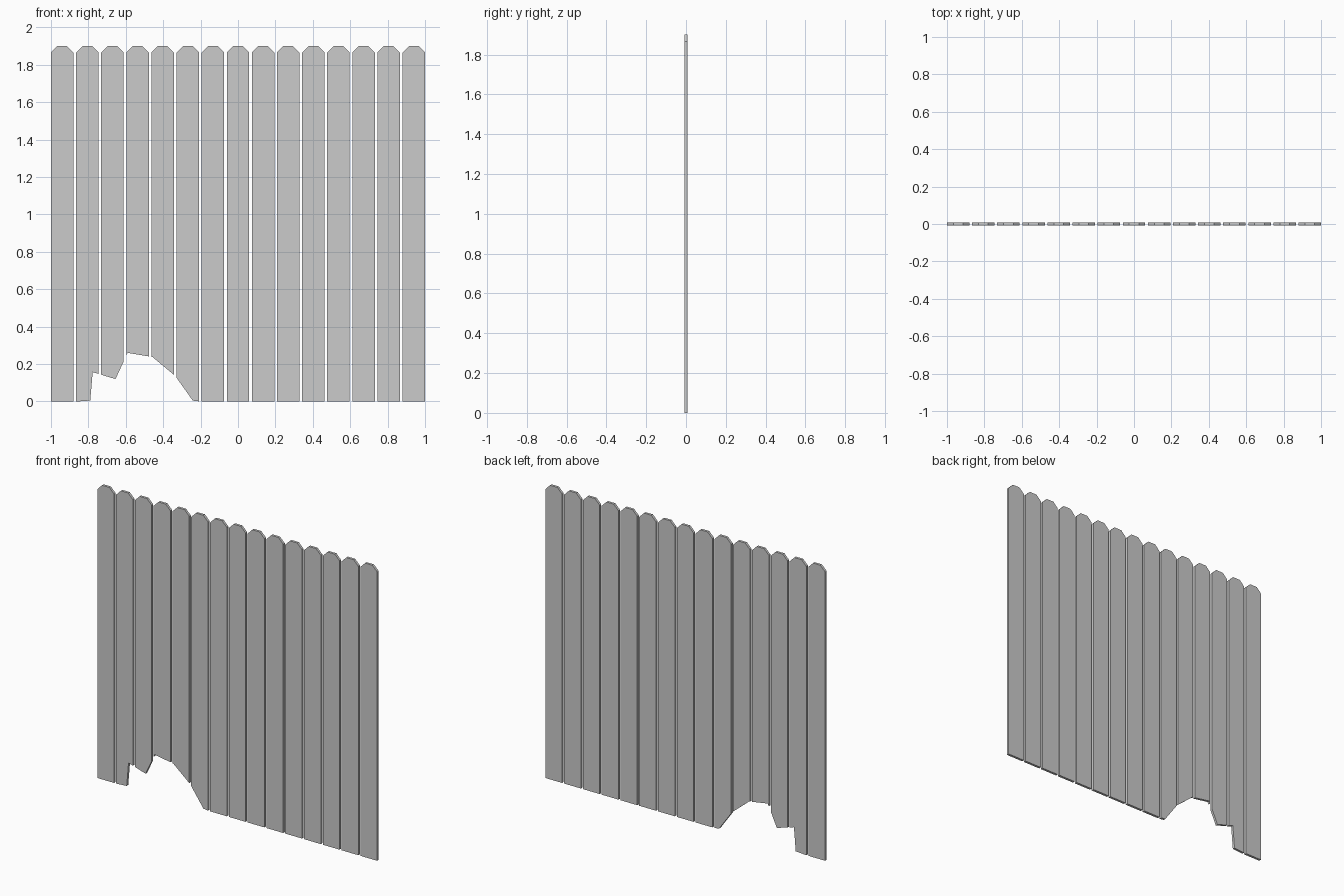
import bpy
import bmesh

if "Cube" in bpy.data.objects:
    bpy.data.objects.remove(bpy.data.objects["Cube"])

COUNT, WIDTH, HEIGHT, THICK, CHAMFER = 15, 0.12, 1.9, 0.016, 0.034
PITCH = (2.0 - WIDTH) / (COUNT - 1)

# Lower edge of the fence, including the broken hole (x, z)
BREAK = [(-1.0, 0), (-0.86, 0), (-0.79, 0.005), (-0.777, 0.157), (-0.655, 0.12),
         (-0.59, 0.26), (-0.457, 0.238), (-0.335, 0.136), (-0.242, 0.005),
         (-0.205, 0), (1.0, 0)]


def lower_z(x):
    for (x0, z0), (x1, z1) in zip(BREAK, BREAK[1:]):
        if x <= x1:
            return z0 + (z1 - z0) * (x - x0) / (x1 - x0)
    return 0.0


def plank(index):
    left = -1.0 + index * PITCH
    right = left + WIDTH
    # Broken or straight bottom, then clipped top corners
    outline = [(left, lower_z(left))]
    outline += [p for p in BREAK if left + 1e-4 < p[0] < right - 1e-4]
    outline += [(right, lower_z(right)), (right, HEIGHT - CHAMFER),
                (right - CHAMFER, HEIGHT), (left + CHAMFER, HEIGHT),
                (left, HEIGHT - CHAMFER)]
    bm = bmesh.new()
    face = bm.faces.new([bm.verts.new((x, -THICK / 2, z)) for x, z in outline])
    extruded = bmesh.ops.extrude_face_region(bm, geom=[face], use_keep_orig=True)
    verts = [g for g in extruded["geom"] if isinstance(g, bmesh.types.BMVert)]
    bmesh.ops.translate(bm, verts=verts, vec=(0, THICK, 0))
    bmesh.ops.recalc_face_normals(bm, faces=bm.faces)
    mesh = bpy.data.meshes.new(f"fence_plank_{index + 1}")
    bm.to_mesh(mesh)
    bm.free()
    bpy.context.collection.objects.link(bpy.data.objects.new(mesh.name, mesh))


# Row of fence planks
for i in range(COUNT):
    plank(i)
